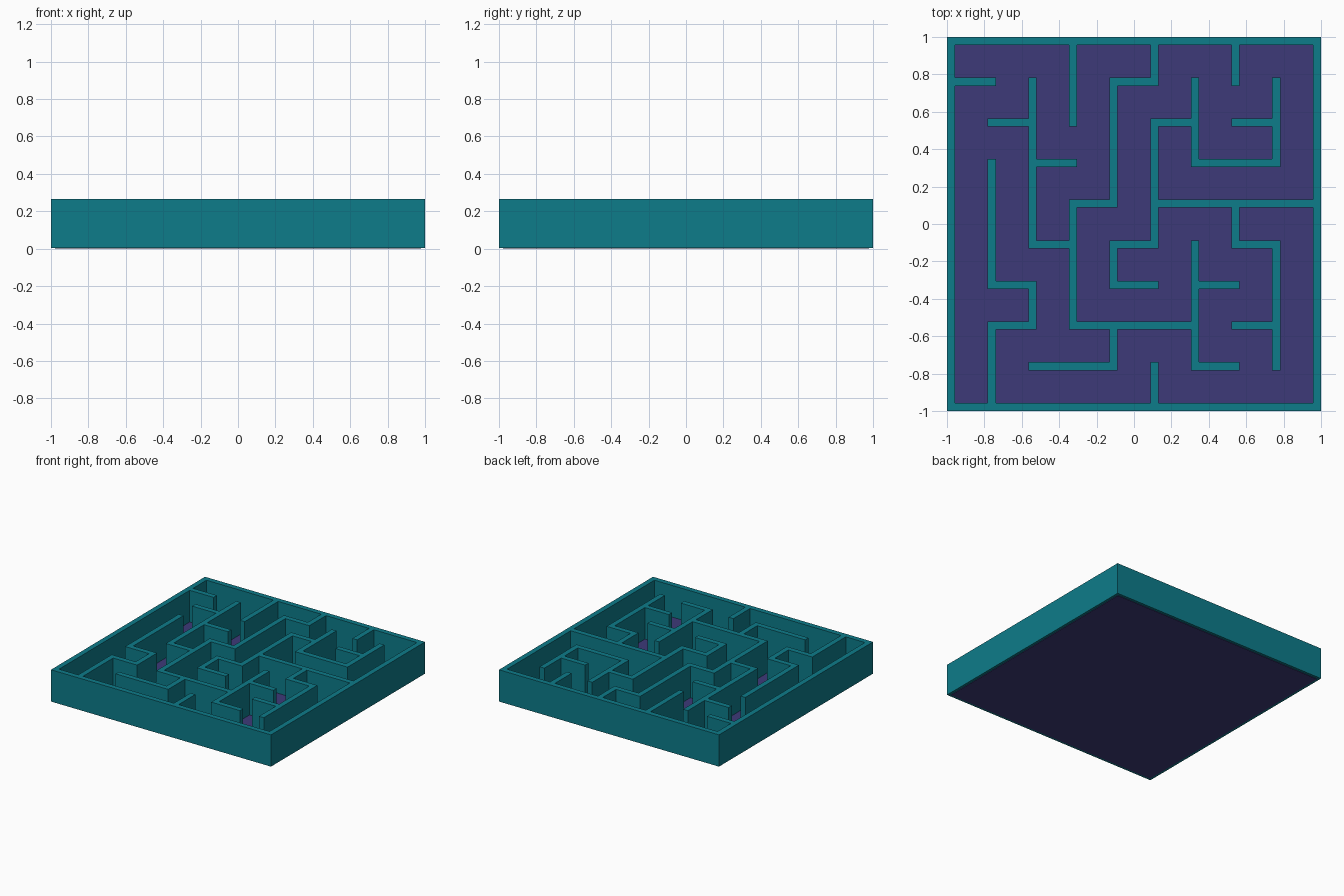
import bpy
import bmesh

if "Cube" in bpy.data.objects:
    bpy.data.objects.remove(bpy.data.objects["Cube"])

CELLS = 9
U = 2 / (CELLS * 5 + 1)      # wall thickness; each passage is 4 U wide
BASE, TOP = 0.004, 0.265

# grid line -> spans (from, to) of walls along it
ROWS = {0: [(0, 9)], 1: [(2, 4), (6, 7)], 2: [(1, 2), (3, 6), (7, 8)],
        3: [(1, 2), (4, 5), (6, 7)], 4: [(2, 3), (4, 5), (7, 8)],
        5: [(3, 4), (5, 9)], 6: [(2, 3), (6, 8)],
        7: [(1, 2), (5, 6), (7, 8)], 8: [(0, 1), (4, 5)], 9: [(0, 9)]}
COLS = {0: [(0, 9)], 1: [(0, 2), (3, 6)], 2: [(2, 3), (4, 8)],
        3: [(2, 5), (7, 9)], 4: [(1, 2), (3, 4), (5, 8)],
        5: [(0, 1), (4, 7), (8, 9)], 6: [(1, 4), (6, 8)],
        7: [(4, 5), (8, 9)], 8: [(1, 4), (6, 8)], 9: [(0, 9)]}


def material(name, color):
    m = bpy.data.materials.new(name)
    m.diffuse_color = color
    m.use_nodes = True
    m.node_tree.nodes["Principled BSDF"].inputs["Base Color"].default_value = m.diffuse_color
    return m


def add_object(name, bm, mat):
    me = bpy.data.meshes.new(name)
    bm.to_mesh(me)
    bm.free()
    me.materials.append(mat)
    ob = bpy.data.objects.new(name, me)
    bpy.context.collection.objects.link(ob)
    return ob


def line(k):
    # alternating post / passage boundaries across the maze
    return -1 + U * (5 * (k // 2) + (k % 2))


# Maze walls: plan of posts and wall pieces, thickened upward as one solid
filled = set()
for j, spans in ROWS.items():
    for a, b in spans:
        filled |= {(i, 2 * j) for i in range(2 * a, 2 * b + 1)}
for i, spans in COLS.items():
    for a, b in spans:
        filled |= {(2 * i, j) for j in range(2 * a, 2 * b + 1)}

bm = bmesh.new()
for i, j in sorted(filled):
    corners = ((i, j), (i + 1, j), (i + 1, j + 1), (i, j + 1))
    bm.faces.new([bm.verts.new((line(x), line(y), BASE)) for x, y in corners])
bmesh.ops.remove_doubles(bm, verts=bm.verts[:], dist=1e-4)
walls = add_object("maze_walls", bm, material("teal", (0.004, 0.2, 0.255, 1)))
mod = walls.modifiers.new("height", 'SOLIDIFY')
mod.thickness = TOP - BASE
mod.offset = 1

# Floor: thin slab reaching to the middle of the outer walls
bm = bmesh.new()
bmesh.ops.create_cube(bm, size=1)
bmesh.ops.scale(bm, vec=(2 - U, 2 - U, 0.005), verts=bm.verts[:])
bmesh.ops.translate(bm, vec=(0, 0, 0.0025), verts=bm.verts[:])
add_object("maze_floor", bm, material("purple", (0.047, 0.042, 0.19, 1)))
